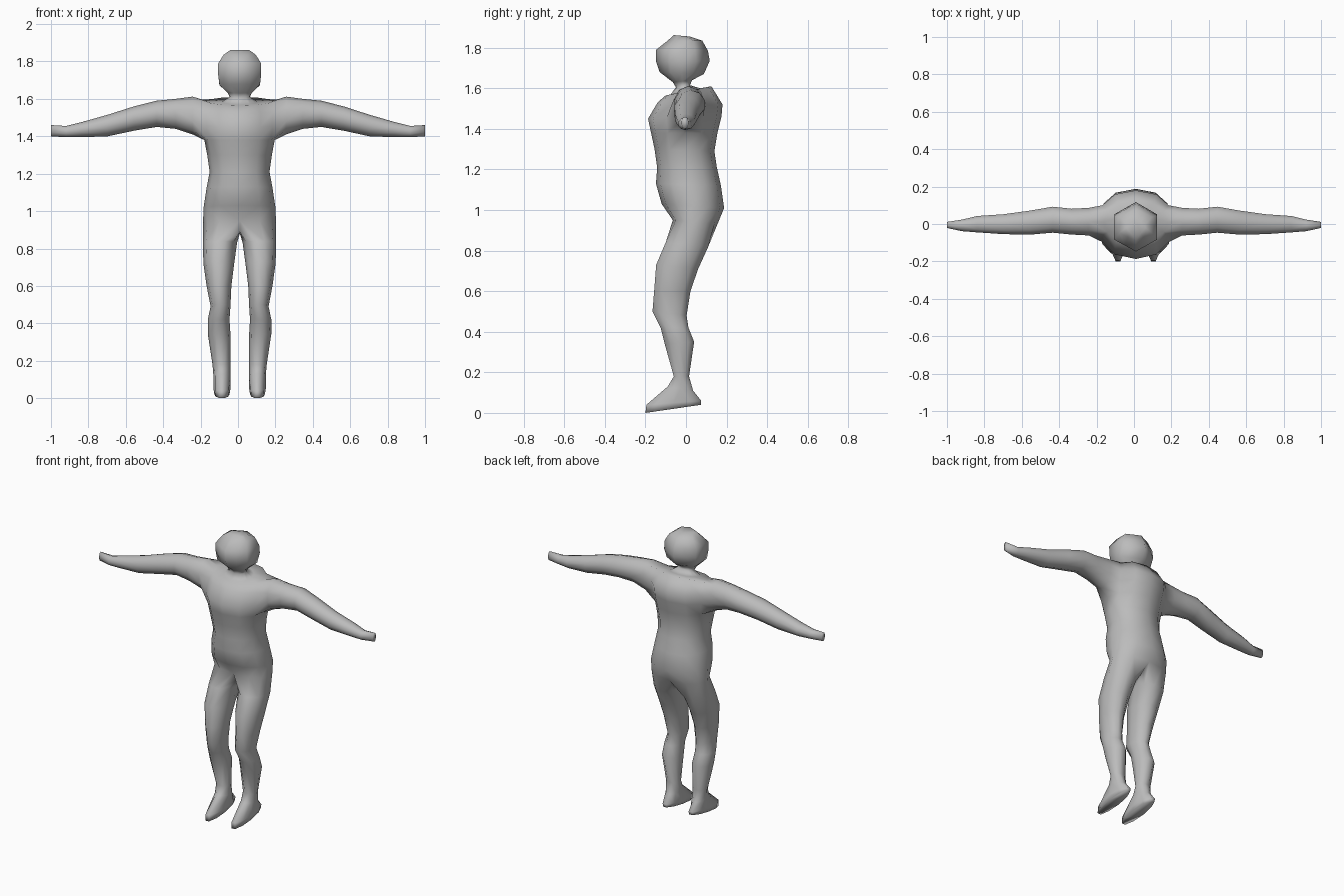
import bpy, bmesh, math

bm = bmesh.new()


def lerp(a, b, t):
    return a + (b - a) * t


def half_arc(zf, zb, yf, yb, w, hexa=False, power=0.85):
    """Half ring from the front centre around the side to the back centre."""
    ring = []
    for k in range(7):
        a = math.radians(30 * k)
        r = math.cos(math.pi / 6) if hexa and k % 2 else 1.0
        s = 0.0 if k in (0, 6) else math.sin(a) ** (1.0 if hexa else power)
        t = 0.5 - 0.5 * r * math.cos(a)
        ring.append(bm.verts.new((w * r * s, lerp(yf, yb, t), lerp(zf, zb, t))))
    return ring


def leg_ring(zf, zb, x0, x1, yf, yb):
    ring = []
    for k in range(10):
        a = math.radians(36 * k - 18)
        t = 0.5 - 0.5 * math.cos(a) / math.cos(math.radians(18))
        ring.append(bm.verts.new((lerp(x0, x1, 0.5 + 0.5 * math.sin(a)),
                                  lerp(yf, yb, t), lerp(zf, zb, t))))
    return ring


def arm_ring(x, z0, z1, y0, y1):
    ring = []
    for k in range(10):
        a = math.radians(36 * k)
        ring.append(bm.verts.new((x, lerp(y1, y0, 0.5 + 0.5 * math.sin(a)),
                                  lerp(z0, z1, 0.5 - 0.5 * math.cos(a)))))
    return ring


def bridge(a, b, closed=True, skip=()):
    n = len(a)
    for k in range(n if closed else n - 1):
        if k not in skip:
            j = (k + 1) % n
            bm.faces.new((a[k], a[j], b[j], b[k]))


# torso, neck and head: front z, back z, front y, back y, half width
torso = [half_arc(*r) for r in (
    (0.95, 0.93, -0.065, 0.155, 0.195),
    (1.03, 1.01, -0.12, 0.188, 0.192),
    (1.13, 1.12, -0.148, 0.172, 0.176),
    (1.21, 1.21, -0.142, 0.152, 0.16),
    (1.30, 1.29, -0.155, 0.14, 0.172),
    (1.38, 1.38, -0.172, 0.155, 0.188),
    (1.45, 1.46, -0.187, 0.175, 0.20),
    (1.53, 1.52, -0.14, 0.18, 0.20),
    (1.565, 1.61, -0.10, 0.125, 0.17),
    (1.57, 1.60, -0.075, 0.07, 0.095),
    (1.605, 1.615, -0.05, 0.02, 0.055))]
ARM_LOW, ARM_HIGH = 5, 8
torso += [half_arc(*r, hexa=True) for r in (
    (1.63, 1.64, -0.065, 0.03, 0.075),
    (1.68, 1.67, -0.13, 0.088, 0.125),
    (1.73, 1.735, -0.147, 0.117, 0.133),
    (1.79, 1.785, -0.147, 0.108, 0.133),
    (1.835, 1.835, -0.09, 0.08, 0.10),
    (1.862, 1.855, -0.06, 0.02, 0.06))]
for i in range(len(torso) - 1):
    bridge(torso[i], torso[i + 1], False,
           (2, 3) if ARM_LOW <= i < ARM_HIGH else ())
bm.faces.new(torso[-1])

# arm grown out of the shoulder opening: x, z range, y range
rows = torso[ARM_LOW:ARM_HIGH + 1]
loop = [rows[0][3]] + [r[2] for r in rows] + [rows[-1][3]] + [r[4] for r in reversed(rows)]
for r in ((0.25, 1.41, 1.612, -0.065, 0.09),
          (0.34, 1.44, 1.60, -0.06, 0.085),
          (0.44, 1.45, 1.59, -0.05, 0.096),
          (0.56, 1.43, 1.56, -0.06, 0.075),
          (0.70, 1.40, 1.515, -0.057, 0.055),
          (0.84, 1.395, 1.475, -0.047, 0.045),
          (0.92, 1.395, 1.455, -0.04, 0.025),
          (1.0, 1.40, 1.46, -0.022, 0.012)):
    ring = arm_ring(*r)
    bridge(loop, ring)
    loop = ring
bm.faces.new(loop)

# leg grown from the hip arc and the crotch strip: front z, back z, x range, y range
crotch = [bm.verts.new((0, y, z)) for y, z in ((0.10, 0.89), (0.04, 0.88), (-0.03, 0.89))]
loop = torso[0] + crotch
for r in ((0.84, 0.82, 0.015, 0.196, -0.10, 0.11),
          (0.73, 0.71, 0.03, 0.193, -0.147, 0.06),
          (0.60, 0.60, 0.045, 0.176, -0.157, 0.022),
          (0.50, 0.48, 0.05, 0.155, -0.165, 0.003),
          (0.42, 0.42, 0.055, 0.17, -0.125, 0.012),
          (0.34, 0.35, 0.05, 0.17, -0.105, 0.04),
          (0.18, 0.18, 0.05, 0.145, -0.06, 0.015),
          (0.13, 0.11, 0.05, 0.14, -0.09, 0.035),
          (0.04, 0.06, 0.05, 0.14, -0.195, 0.075),
          (0.0, 0.04, 0.055, 0.135, -0.20, 0.075)):
    ring = leg_ring(*r)
    bridge(loop, ring)
    loop = ring
bm.faces.new(loop)

# other half of the body, with the trunk set slightly to one side
bmesh.ops.mirror(bm, geom=bm.verts[:] + bm.edges[:] + bm.faces[:],
                 axis='X', merge_dist=0.0005)
bmesh.ops.remove_doubles(bm, verts=bm.verts[:], dist=0.0005)
for v in bm.verts:
    v.co.x += 0.01 * (1 - abs(v.co.x))
bmesh.ops.recalc_face_normals(bm, faces=bm.faces[:])
for f in bm.faces:
    f.smooth = True

mesh = bpy.data.meshes.new("human_body")
bm.to_mesh(mesh)
bm.free()
body = bpy.data.objects.new("human_body", mesh)
bpy.context.collection.objects.link(body)
grey = bpy.data.materials.new("plain grey")
grey.diffuse_color = (0.5, 0.5, 0.5, 1)
mesh.materials.append(grey)
